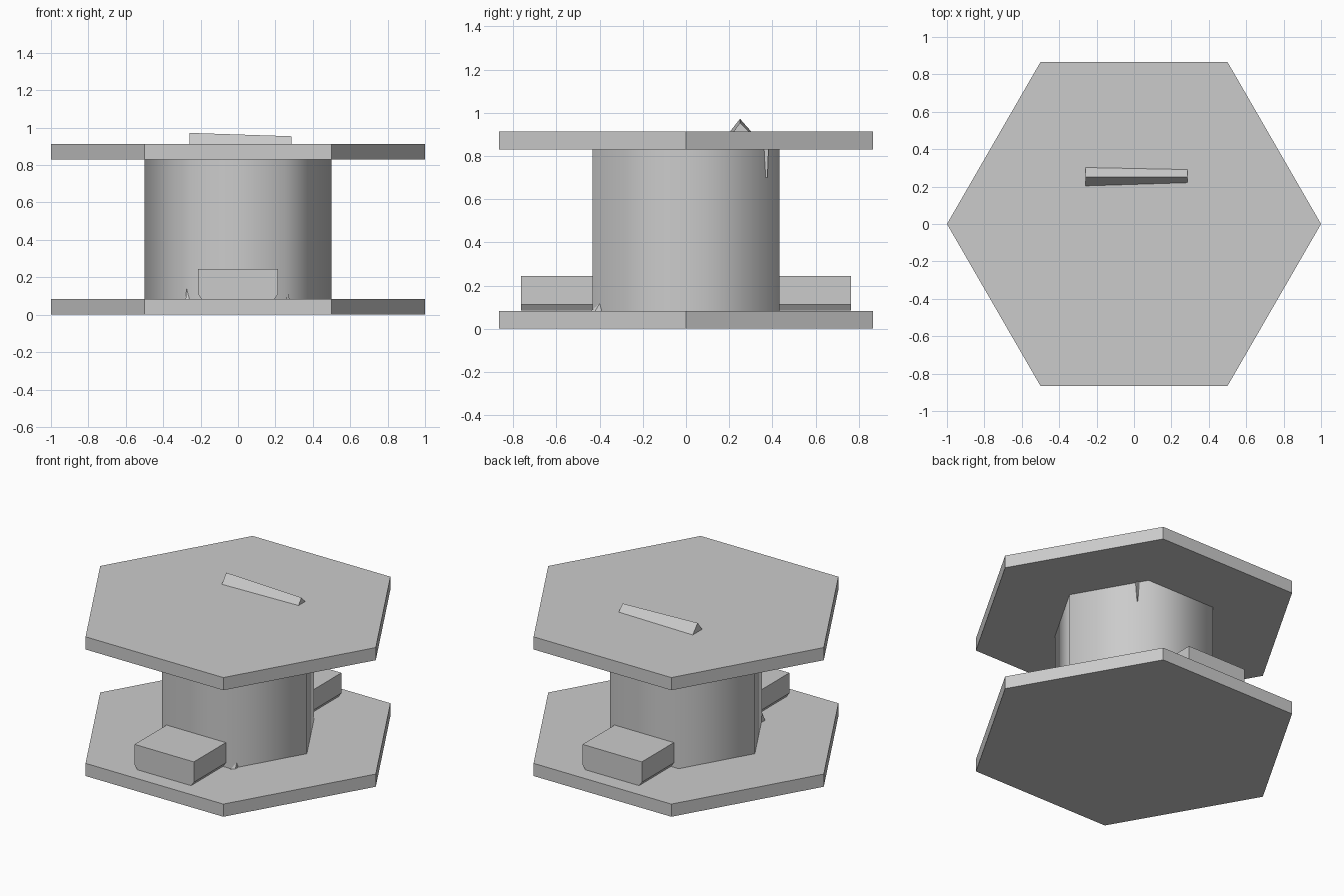
import bpy, bmesh, math
from mathutils import Vector

cube = bpy.data.objects.get("Cube")
if cube:
    bpy.data.objects.remove(cube, do_unlink=True)

# One plain grey for everything
grey = bpy.data.materials.new("plain_grey")
grey.use_nodes = True
colour = (0.6, 0.6, 0.6, 1)
grey.diffuse_color = colour
grey.node_tree.nodes["Principled BSDF"].inputs["Base Color"].default_value = colour


def loft(name, start, end):
    """Solid between two matching rings of points."""
    bm = bmesh.new()
    a = [bm.verts.new(p) for p in start]
    b = [bm.verts.new(p) for p in end]
    n = len(a)
    bm.faces.new(a)
    bm.faces.new(b)
    for i in range(n):
        j = (i + 1) % n
        bm.faces.new((a[i], a[j], b[j], b[i]))
    bmesh.ops.recalc_face_normals(bm, faces=bm.faces)
    mesh = bpy.data.meshes.new(name)
    bm.to_mesh(mesh)
    bm.free()
    mesh.materials.append(grey)
    obj = bpy.data.objects.new(name, mesh)
    bpy.context.collection.objects.link(obj)
    return obj


def hexagon(radius, z):
    return [(radius * math.cos(i * math.pi / 3), radius * math.sin(i * math.pi / 3), z)
            for i in range(6)]


def spike(name, base, tip):
    """Small three-sided thorn tapering from a base ring to a tip."""
    tip = Vector(tip)
    return loft(name, base, [tip + (Vector(p) - tip) * 0.05 for p in base])


# Plates and the softly shaded core between them
loft("bottom_plate", hexagon(1, 0), hexagon(1, 0.083))
loft("top_plate", hexagon(1, 0.83), hexagon(1, 0.913))
core = loft("core", hexagon(0.5, 0.08), hexagon(0.5, 0.835))
bpy.ops.object.select_all(action="DESELECT")
core.select_set(True)
bpy.context.view_layer.objects.active = core
bpy.ops.object.shade_smooth_by_angle(angle=math.radians(70))

# Front and back blocks with chamfered lower edges
half = [(0.195, 0.084), (0.215, 0.112), (0.215, 0.245)]
profile = half + [(-x, z) for x, z in reversed(half)]
for name, side in (("front_block", -1), ("back_block", 1)):
    loft(name, [(x, side * 0.42, z) for x, z in profile],
         [(x, side * 0.765, z) for x, z in profile])

# Tapered ridge on the top plate
loft("top_ridge",
     [(-0.26, 0.203, 0.912), (-0.26, 0.303, 0.912), (-0.26, 0.25, 0.972)],
     [(0.285, 0.22, 0.912), (0.285, 0.292, 0.912), (0.285, 0.25, 0.954)])

# Small thorns at the foot of the core, and a sliver hanging under the top plate
spike("right_thorn", [(-0.28, -0.38, 0.083), (-0.26, -0.42, 0.083), (-0.28, -0.42, 0.083)],
      (-0.275, -0.395, 0.142))
spike("left_thorn", [(0.255, -0.44, 0.083), (0.275, -0.39, 0.083), (0.275, -0.42, 0.083)],
      (0.27, -0.40, 0.117))
loft("hanging_sliver",
     [(0.292, 0.362, 0.832), (0.28, 0.382, 0.832), (0.298, 0.382, 0.832)],
     [(0.286, 0.367, 0.7), (0.282, 0.374, 0.7), (0.291, 0.377, 0.7)])
